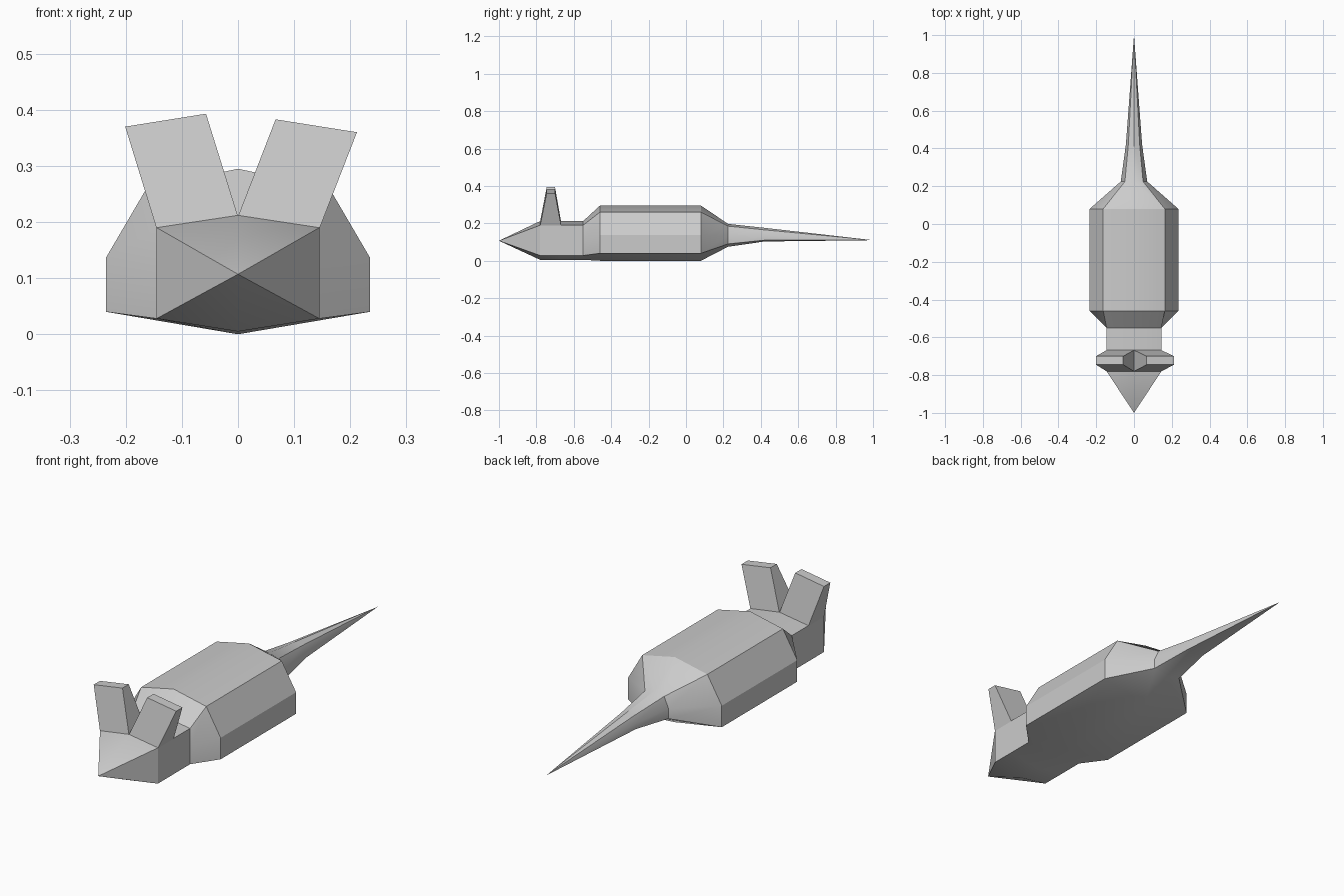
import bpy, bmesh, math

cube = bpy.data.objects.get("Cube")
if cube:
    bpy.data.objects.remove(cube, do_unlink=True)

# Single plain grey
grey = bpy.data.materials.new("plain_grey")
grey.use_nodes = True
colour = (0.6, 0.6, 0.6, 1)
grey.diffuse_color = colour
grey.node_tree.nodes["Principled BSDF"].inputs["Base Color"].default_value = colour


def finish(name, bm):
    bmesh.ops.recalc_face_normals(bm, faces=bm.faces)
    mesh = bpy.data.meshes.new(name)
    bm.to_mesh(mesh)
    bm.free()
    obj = bpy.data.objects.new(name, mesh)
    bpy.context.collection.objects.link(obj)
    mesh.materials.append(grey)
    bpy.ops.object.select_all(action='DESELECT')
    obj.select_set(True)
    bpy.context.view_layer.objects.active = obj
    bpy.ops.object.shade_smooth_by_angle(angle=math.radians(30))
    return obj


def section(belly, low, mid, high, ridge):
    """Mirror a half section into a closed eight-sided ring of (x, z)."""
    side = [low, mid, high]
    return [(0, belly)] + side + [(0, ridge)] + [(-x, z) for x, z in reversed(side)]


def join(bm, a, b):
    n = len(a)
    for i in range(n):
        bm.faces.new((a[i], a[(i + 1) % n], b[(i + 1) % n], b[i]))


def cone(bm, ring, tip):
    apex = bm.verts.new(tip)
    for i in range(len(ring)):
        bm.faces.new((ring[i], ring[(i + 1) % len(ring)], apex))


# Head, trunk and tail: one continuous skin of rings along y
head = section(.005, (.145, .028), (.145, .107), (.145, .19), .212)
trunk = section(0, (.235, .04), (.235, .137), (.163, .26), .295)
rump = section(.075, (.07, .09), (.07, .135), (.048, .185), .197)
tail = section(.103, (.043, .11), (.043, .135), (.03, .165), .176)
stations = [(-.78, head), (-.668, head), (-.55, head), (-.46, trunk),
            (.08, trunk), (.225, rump), (.42, tail)]
bm = bmesh.new()
rings = [[bm.verts.new((x, y, z)) for x, z in ring] for y, ring in stations]
for a, b in zip(rings, rings[1:]):
    join(bm, a, b)
cone(bm, rings[0], (0, -1, .107))
cone(bm, rings[-1], (0, 1, .11))
finish("body", bm)


# Ears: tapered blocks leaning outward from the head
def ear(name, side, inner, outer):
    bm = bmesh.new()
    base = [(0, .21), (side * .145, .188)]
    loops = []
    for (a, b), front, back in ((base, -.78, -.668), ((inner, outer), -.745, -.70)):
        corners = [(a, front), (b, front), (b, back), (a, back)]
        loops.append([bm.verts.new((p[0], y, p[1])) for p, y in corners])
    join(bm, *loops)
    bm.faces.new(loops[1])
    bm.faces.new(loops[0][::-1])
    finish(name, bm)


ear("left_ear", 1, (.067, .383), (.212, .36))
ear("right_ear", -1, (-.057, .393), (-.201, .37))
